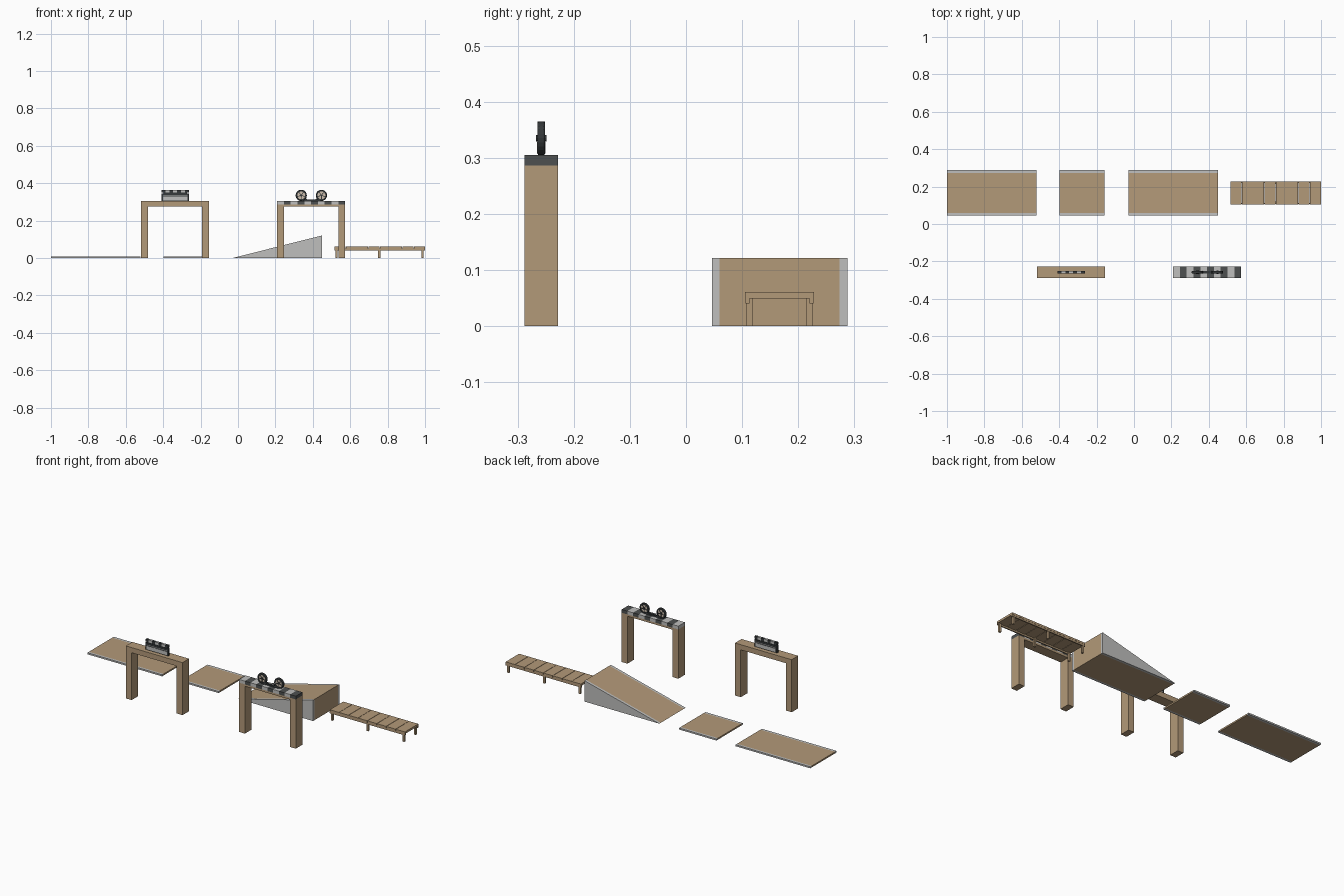
import bpy, bmesh, math
from mathutils import Matrix

if "Cube" in bpy.data.objects:
    bpy.data.objects.remove(bpy.data.objects["Cube"])


def material(name, rgb):
    m = bpy.data.materials.new(name)
    m.diffuse_color = (*rgb, 1)
    m.use_nodes = True
    m.node_tree.nodes["Principled BSDF"].inputs["Base Color"].default_value = m.diffuse_color
    return m


WOOD = material("tan wood", (0.45, 0.32, 0.19))
LIGHT = material("light grey", (0.52, 0.52, 0.51))
DARK = material("dark grey", (0.075, 0.08, 0.08))
BLACK = material("charcoal", (0.035, 0.04, 0.042))
CREAM = material("pale beige", (0.62, 0.52, 0.42))


def finish(name, bm, mat):
    bmesh.ops.recalc_face_normals(bm, faces=bm.faces[:])
    me = bpy.data.meshes.new(name)
    bm.to_mesh(me)
    bm.free()
    me.materials.append(mat)
    ob = bpy.data.objects.new(name, me)
    bpy.context.collection.objects.link(ob)
    return ob


def prism(name, pts, y0, y1, mat):
    """Extrude an x/z outline from y0 to y1."""
    bm = bmesh.new()
    face = bm.faces.new([bm.verts.new((x, y0, z)) for x, z in pts])
    ext = bmesh.ops.extrude_face_region(bm, geom=[face])["geom"]
    verts = [v for v in ext if isinstance(v, bmesh.types.BMVert)]
    bmesh.ops.translate(bm, verts=verts, vec=(0, y1 - y0, 0))
    return finish(name, bm, mat)


def box(name, x0, x1, y0, y1, z0, z1, mat):
    return prism(name, [(x0, z0), (x1, z0), (x1, z1), (x0, z1)], y0, y1, mat)


def lathe(name, profile, x, y, z, mat, sides=24):
    """Spin a closed (radius, y) outline around a y axis."""
    bm = bmesh.new()
    rings = []
    for i in range(sides):
        a = 2 * math.pi * i / sides
        rings.append([bm.verts.new((x + r * math.cos(a), y + d, z + r * math.sin(a)))
                      for r, d in profile])
    n = len(profile)
    for i in range(sides):
        a, b = rings[i], rings[(i + 1) % sides]
        for j in range(n):
            k = (j + 1) % n
            bm.faces.new((a[j], a[k], b[k], b[j]))
    ob = finish(name, bm, mat)
    return ob


def disc(name, r, half, x, y, z, mat, sides=20):
    pts = [(x + r * math.cos(2 * math.pi * i / sides),
            z + r * math.sin(2 * math.pi * i / sides)) for i in range(sides)]
    return prism(name, pts, y - half, y + half, mat)


# Track pieces: wooden core between two grey side strips
Y0, Y1, EDGE = 0.046, 0.288, 0.014


def track_piece(name, outline):
    prism(name + "_core", outline, Y0 + EDGE, Y1 - EDGE, WOOD)
    prism(name + "_side_front", outline, Y0, Y0 + EDGE, LIGHT)
    prism(name + "_side_back", outline, Y1 - EDGE, Y1, LIGHT)


T = 0.009
track_piece("long_slab", [(-1, 0), (-0.52, 0), (-0.52, T), (-1, T)])
track_piece("short_slab", [(-0.397, 0), (-0.157, 0), (-0.157, T), (-0.397, T)])
track_piece("ramp", [(-0.03, 0), (0.45, 0), (0.45, 0.121)])

# Plank bridge: planks, side rails and three pairs of legs
BX0, BX1, BY0, BY1 = 0.515, 1.0, 0.105, 0.228
step = (BX1 - BX0) / 8
for i in range(8):
    box(f"bridge_plank_{i + 1}", BX0 + i * step + 0.001, BX0 + (i + 1) * step - 0.001,
        BY0, BY1, 0.049, 0.061, WOOD)
for side, a, b in (("front", BY0 + 0.001, BY0 + 0.008), ("back", BY1 - 0.008, BY1 - 0.001)):
    box(f"bridge_rail_{side}", BX0, BX1, a, b, 0.04, 0.051, WOOD)
for side, a, b in (("front", BY0 + 0.003, BY0 + 0.014), ("back", BY1 - 0.014, BY1 - 0.003)):
    for i, x in enumerate((0.527, 0.755, 0.986)):
        box(f"bridge_leg_{side}_{i + 1}", x - 0.006, x + 0.006, a, b, 0, 0.05, WOOD)

# Gates
GY, HALF, LEG = -0.258, 0.03, 0.037


def gate(name, x0, x1, top):
    u = 0.275
    prism(name, [(x0, 0), (x0 + LEG, 0), (x0 + LEG, u), (x1 - LEG, u),
                 (x1 - LEG, 0), (x1, 0), (x1, top), (x0, top)], GY - HALF, GY + HALF, WOOD)


gate("start_gate", -0.519, -0.155, 0.305)
gate("finish_gate", 0.209, 0.573, 0.286)

# Chequered band across the finish gate
cell = 0.364 / 10
for i in range(10):
    box(f"finish_band_{i + 1}", 0.209 + i * cell, 0.209 + (i + 1) * cell,
        GY - HALF, GY + HALF, 0.286, 0.305, DARK if i % 2 else LIGHT)

# Sign on the start gate: board with light panels and a striped bar
SX0, SX1 = -0.409, -0.263
box("sign_board", SX0, SX1, GY - 0.006, GY + 0.006, 0.305, 0.346, BLACK)
box("sign_neck", SX0 + 0.01, SX1 - 0.01, GY - 0.004, GY + 0.004, 0.346, 0.352, BLACK)
for side, s in (("front", -1), ("back", 1)):
    a, b = sorted((GY + s * 0.006, GY + s * 0.0075))
    box(f"sign_panel_{side}", SX0 + 0.008, SX1 - 0.008, a, b, 0.308, 0.328, LIGHT)
    box(f"sign_line_{side}", SX0 + 0.008, SX1 - 0.008, a, b, 0.332, 0.335, LIGHT)
cell = (SX1 - SX0) / 7
for i in range(7):
    box(f"sign_bar_{i + 1}", SX0 + i * cell, SX0 + (i + 1) * cell,
        GY - 0.007, GY + 0.007, 0.351, 0.365, LIGHT if i % 2 else BLACK)

# Pair of spoked wheels on the finish gate
WZ = 0.335
for n, wx in (("left", 0.338), ("right", 0.446)):
    lathe(f"wheel_tyre_{n}", [(0.021, -0.007), (0.028, -0.007), (0.030, -0.004),
                              (0.030, 0.004), (0.028, 0.007), (0.021, 0.007)],
          wx, GY, WZ, BLACK)
    disc(f"wheel_disc_{n}", 0.0215, 0.004, wx, GY, WZ, CREAM)
    disc(f"wheel_hub_{n}", 0.006, 0.009, wx, GY, WZ, BLACK, 12)
    for i in range(5):
        a = math.radians(90 + 72 * i)
        ob = box(f"wheel_spoke_{n}_{i + 1}", 0.003, 0.022, -0.006, 0.006,
                 -0.0018, 0.0018, BLACK)
        ob.data.transform(Matrix.Translation((wx, GY, WZ)) @ Matrix.Rotation(a, 4, 'Y'))

# Stand joining the wheels
prism("wheel_stand", [(0.342, 0.305), (0.442, 0.305), (0.436, 0.318), (0.42, 0.318),
                      (0.414, 0.313), (0.37, 0.313), (0.364, 0.318), (0.348, 0.318)],
      GY - 0.006, GY + 0.006, BLACK)
